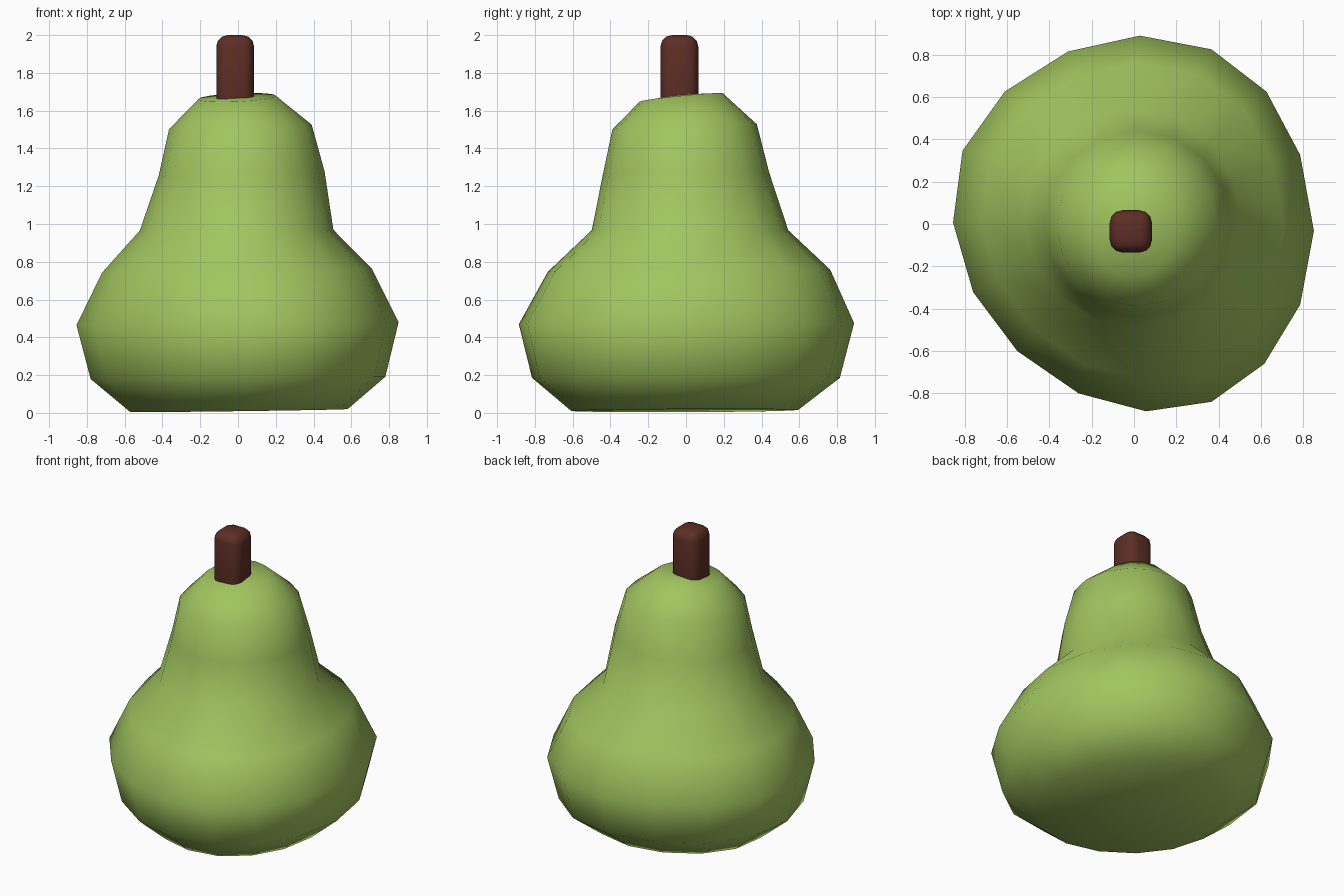
import bpy, bmesh, math

if "Cube" in bpy.data.objects:
    bpy.data.objects.remove(bpy.data.objects["Cube"])


def material(name, rgb):
    m = bpy.data.materials.new(name)
    m.diffuse_color = (*rgb, 1)
    m.use_nodes = True
    m.node_tree.nodes["Principled BSDF"].inputs["Base Color"].default_value = m.diffuse_color
    return m


def finish(bm, name, mat):
    bmesh.ops.recalc_face_normals(bm, faces=bm.faces[:])
    me = bpy.data.meshes.new(name)
    bm.to_mesh(me)
    bm.free()
    me.materials.append(mat)
    for p in me.polygons:
        p.use_smooth = True
    ob = bpy.data.objects.new(name, me)
    bpy.context.collection.objects.link(ob)
    return ob


green = material("pear green", (0.36, 0.56, 0.115))
brown = material("stem brown", (0.11, 0.027, 0.018))

# Slightly lumpy 16-sided belly outline, seen from above
OUTLINE = [(.855, -.03), (.79, .33), (.63, .63), (.37, .83),
           (.03, .895), (-.31, .82), (-.61, .63), (-.81, .35),
           (-.855, .01), (-.76, -.32), (-.55, -.60), (-.26, -.80),
           (.06, -.885), (.37, -.84), (.62, -.66), (.79, -.38)]

# Rings: x min, x max, y min, y max, z, rise along x, rise along y, lumpiness
RINGS = [
    (-.57, .58, -.61, .59, .012, .008, .003, 1),
    (-.78, .78, -.82, .81, .185, .006, .0, 1),
    (-.855, .85, -.89, .885, .472, .008, .003, 1),
    (-.72, .71, -.735, .76, .752, .01, .006, .8),
    (-.52, .505, -.50, .54, .967, .002, .0, .4),
    (-.42, .458, -.44, .44, 1.268, .012, .006, .0),
    (-.365, .39, -.39, .375, 1.514, .012, .014, .0),
    (-.21, .20, -.245, .195, 1.67, .009, .022, .0),
]

# Pear body: loft through the rings, closed by a pole at each end
bm = bmesh.new()
loops = []
for x0, x1, y0, y1, z, tx, ty, lump in RINGS:
    cx, cy, rx, ry = (x0 + x1) / 2, (y0 + y1) / 2, (x1 - x0) / 2, (y1 - y0) / 2
    loop = []
    for i, (ox, oy) in enumerate(OUTLINE):
        a = i * math.tau / 16
        u = math.cos(a) * (1 - lump) + ox / .855 * lump
        v = math.sin(a) * (1 - lump) + oy / .89 * lump
        loop.append(bm.verts.new((cx + rx * u, cy + ry * v, z + tx * u + ty * v)))
    loops.append(loop)
for a, b in zip(loops, loops[1:]):
    for i in range(16):
        j = (i + 1) % 16
        bm.faces.new((a[i], a[j], b[j], b[i]))
for loop, pole in ((loops[0], (0, 0, .014)), (loops[-1], (0, -.02, 1.685))):
    p = bm.verts.new(pole)
    for i in range(16):
        bm.faces.new((loop[i], loop[(i + 1) % 16], p))
finish(bm, "pear_body", green)

# Stem: rounded square peg sunk into the top
bm = bmesh.new()
bmesh.ops.create_cube(bm, size=1)
for v in bm.verts:
    v.co = (v.co.x * .2 - .015, v.co.y * .2 - .035, 1.78 + v.co.z * .44)
bmesh.ops.bevel(bm, geom=bm.edges[:], offset=.06, segments=3, profile=.5, affect='EDGES')
finish(bm, "stem", brown)
